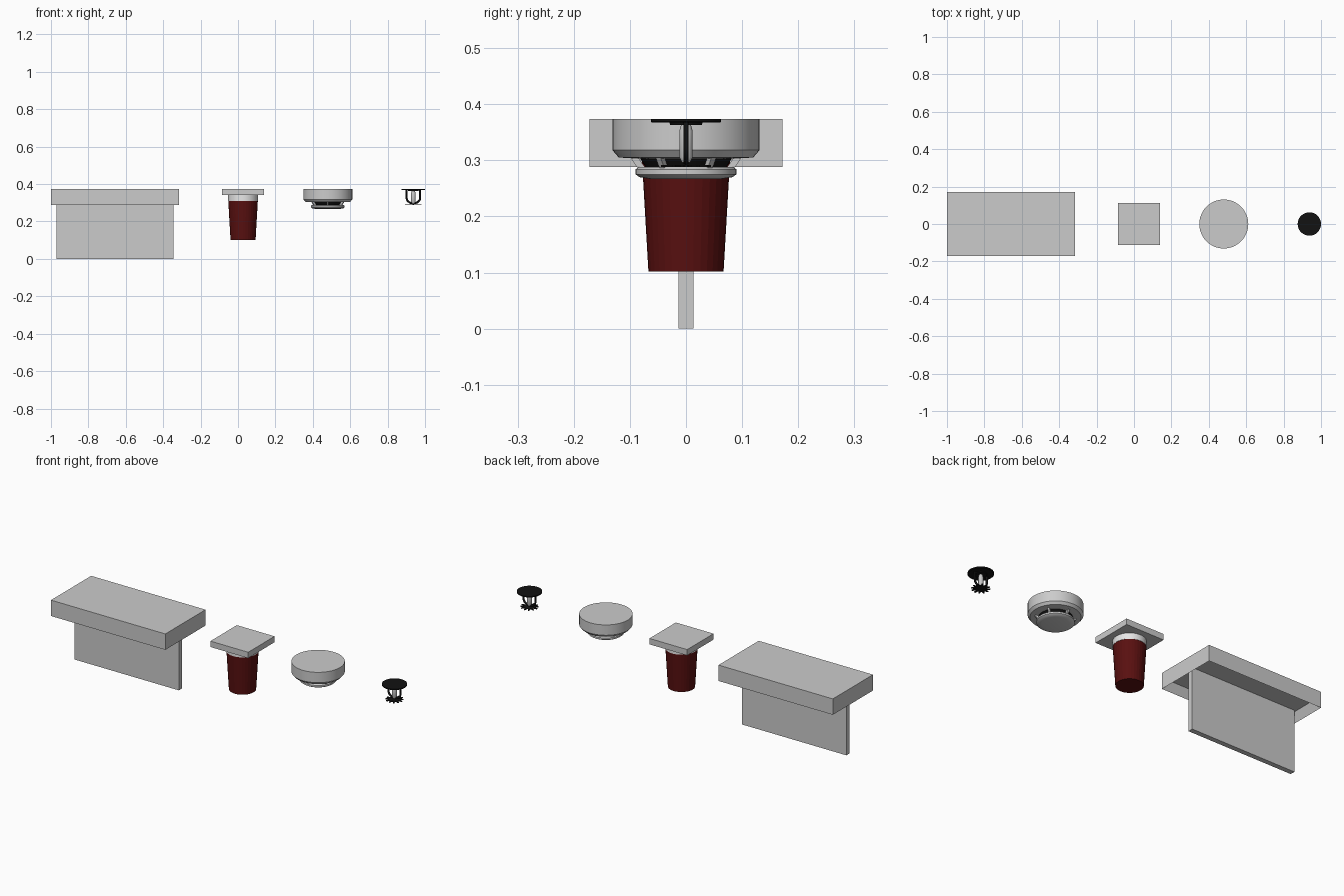
import bpy, bmesh, math
from mathutils import Matrix

old = bpy.data.objects.get("Cube")
if old:
    bpy.data.objects.remove(old)


def material(name, r, g, b):
    m = bpy.data.materials.new(name)
    m.use_nodes = True
    m.diffuse_color = (r, g, b, 1)
    m.node_tree.nodes["Principled BSDF"].inputs["Base Color"].default_value = (r, g, b, 1)
    return m


GREY = material("light grey", 0.6, 0.6, 0.6)
WHITE = material("off white", 0.8, 0.8, 0.8)
RED = material("dark red", 0.1, 0.005, 0.005)
BLACK = material("black", 0.006, 0.006, 0.006)


def finish(name, bm, mat, smooth=False):
    bmesh.ops.recalc_face_normals(bm, faces=bm.faces)
    me = bpy.data.meshes.new(name)
    bm.to_mesh(me)
    bm.free()
    ob = bpy.data.objects.new(name, me)
    me.materials.append(mat)
    bpy.context.collection.objects.link(ob)
    if smooth:
        bpy.ops.object.select_all(action='DESELECT')
        ob.select_set(True)
        bpy.context.view_layer.objects.active = ob
        bpy.ops.object.shade_smooth_by_angle(angle=math.radians(30))
    return ob


def box_mesh(x0, x1, y0, y1, z0, z1):
    bm = bmesh.new()
    bmesh.ops.create_cube(bm, size=1)
    bmesh.ops.scale(bm, vec=(x1 - x0, y1 - y0, z1 - z0), verts=bm.verts)
    bmesh.ops.translate(bm, vec=((x0 + x1) / 2, (y0 + y1) / 2, (z0 + z1) / 2), verts=bm.verts)
    return bm


def turned(name, x, profile, mat, sides=32, smooth=True):
    """Stack rings of (radius, height) into a closed round part."""
    bm = bmesh.new()
    rings = []
    for r, z in profile:
        rings.append([bm.verts.new((x + r * math.cos(2 * math.pi * i / sides),
                                    r * math.sin(2 * math.pi * i / sides), z))
                      for i in range(sides)])
    for a, b in zip(rings, rings[1:]):
        for i in range(sides):
            j = (i + 1) % sides
            bm.faces.new((a[i], a[j], b[j], b[i]))
    bm.faces.new(rings[0])
    bm.faces.new(rings[-1])
    return finish(name, bm, mat, smooth)


# Exit sign: hollow housing open below, with a hanging panel
TOP = 0.374
bm = box_mesh(-1, -0.315, -0.172, 0.172, 0.288, TOP)
under = [f for f in bm.faces if f.normal.z < -0.5]
bmesh.ops.inset_region(bm, faces=under, thickness=0.03)
bmesh.ops.translate(bm, vec=(0, 0, 0.045), verts=under[0].verts)
finish("sign_housing", bm, GREY)
finish("sign_panel", box_mesh(-0.97, -0.345, -0.0135, 0.0135, 0, 0.333), GREY)

# Beacon: square mount, neck and tapered lens
BX = 0.027
finish("beacon_mount", box_mesh(BX - 0.113, BX + 0.113, -0.113, 0.113, 0.342, TOP), GREY)
turned("beacon_neck", BX, [(0.08, 0.31), (0.08, 0.342)], WHITE)
turned("beacon_lens", BX, [(0.067, 0.102), (0.079, 0.31)], RED, smooth=False)

# Smoke detector: chamfered body, dark chamber, struts and lower cap
DX = 0.48
turned("detector_body", DX, [(0.085, 0.303), (0.12, 0.305), (0.131, 0.318), (0.131, TOP)], GREY, 48)
turned("detector_chamber", DX, [(0.07, 0.285), (0.082, 0.304)], BLACK, 48)
turned("detector_cap", DX, [(0.065, 0.267), (0.083, 0.27), (0.09, 0.275), (0.09, 0.284),
                            (0.084, 0.288)], GREY, 48)
for i in range(6):
    bm = box_mesh(0.072, 0.086, -0.005, 0.005, 0.286, 0.306)
    for v in bm.verts:
        if v.co.z > 0.3:
            v.co.x += 0.014
    bmesh.ops.transform(bm, verts=bm.verts, matrix=Matrix.Translation((DX, 0, 0))
                        @ Matrix.Rotation(math.radians(60 * i + 30), 4, 'Z'))
    finish(f"detector_strut_{i + 1}", bm, GREY)

# Sprinkler: ceiling plate, collar, glass bulb and curved frame
SX = 0.9375
turned("sprinkler_plate", SX, [(0.06, 0.367), (0.0625, 0.369), (0.0625, TOP)], BLACK)
turned("sprinkler_collar", SX, [(0.028, 0.363), (0.03, 0.368)], BLACK)
turned("sprinkler_bulb", SX, [(0.007, 0.296), (0.012, 0.306), (0.012, 0.352), (0.008, 0.366)],
       GREY, 16)
curve = bpy.data.curves.new("sprinkler_frame", 'CURVE')
curve.dimensions = '3D'
curve.bevel_depth = 0.0055
curve.bevel_resolution = 1
curve.use_fill_caps = True
path = [(-0.036, 0.368), (-0.036, 0.325)]
path += [(-0.036 * math.cos(math.pi * i / 10), 0.325 - 0.028 * math.sin(math.pi * i / 10))
         for i in range(1, 10)]
path += [(0.036, 0.325), (0.036, 0.368)]
line = curve.splines.new('POLY')
line.points.add(len(path) - 1)
for p, (x, z) in zip(line.points, path):
    p.co = (SX + x, 0, z, 1)
frame = bpy.data.objects.new("sprinkler_frame", curve)
curve.materials.append(BLACK)
bpy.context.collection.objects.link(frame)

# Toothed deflector under the frame
bm = bmesh.new()
teeth = 12
rim = []
for i in range(teeth * 4):
    r = 0.045 if i % 4 < 2 else 0.028
    a = 2 * math.pi * (i - 0.5) / (teeth * 4)
    rim.append(bm.verts.new((SX + r * math.cos(a), r * math.sin(a), 0.288)))
base = bm.faces.new(rim)
top = bmesh.ops.extrude_face_region(bm, geom=[base])["geom"]
bmesh.ops.translate(bm, vec=(0, 0, 0.004), verts=[v for v in top if isinstance(v, bmesh.types.BMVert)])
finish("sprinkler_deflector", bm, BLACK)
